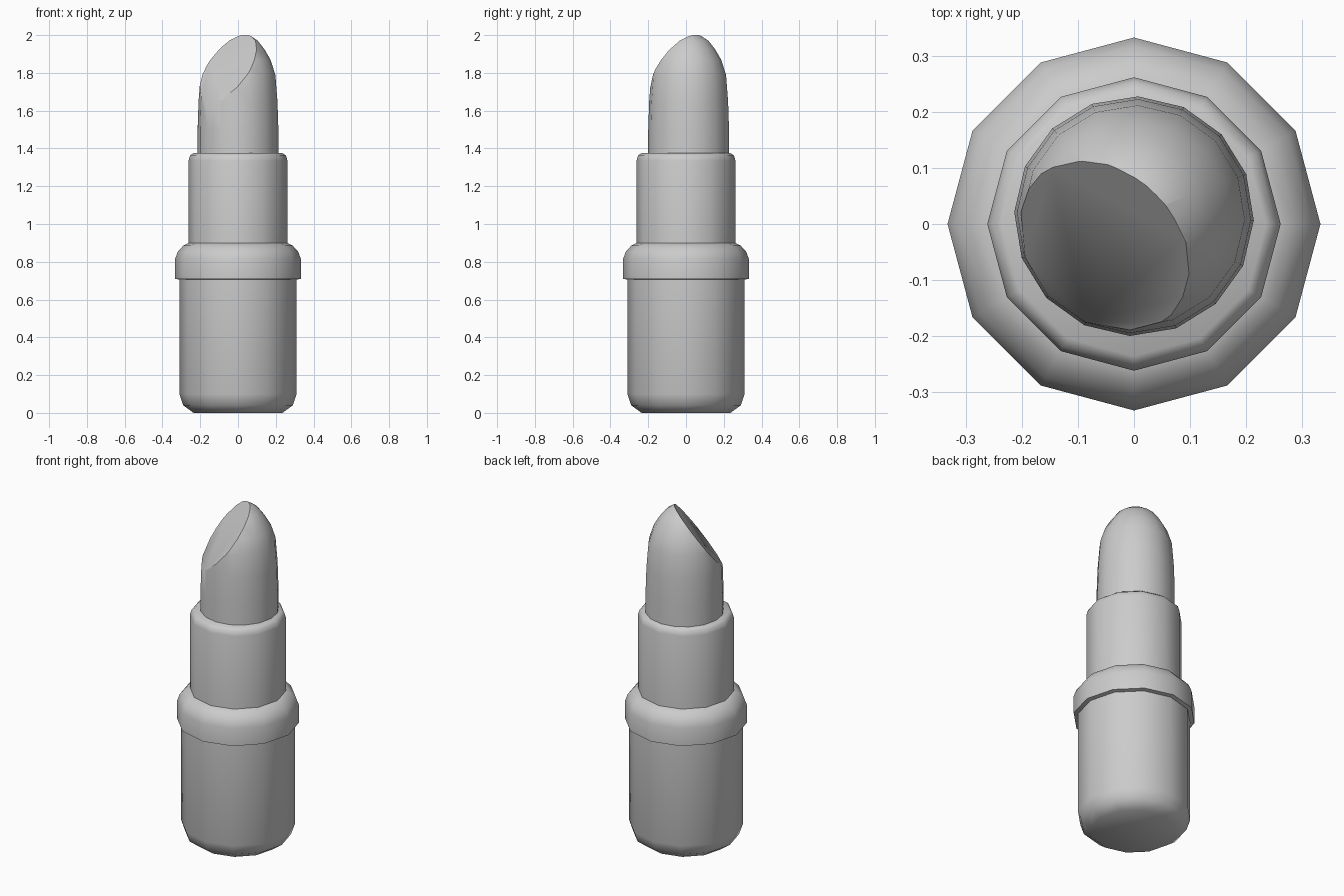
import bpy, bmesh, math
from mathutils import Vector

if "Cube" in bpy.data.objects:
    bpy.data.objects.remove(bpy.data.objects["Cube"])


def lathe(name, profile, sides, centre=(0, 0), turn=0.0, cut=None):
    """Revolve (radius, z) points around a vertical axis, with optional planar cut."""
    bm = bmesh.new()
    rings = []
    for r, z in profile:
        ring = []
        for i in range(sides):
            a = turn + 2 * math.pi * i / sides
            ring.append(bm.verts.new((centre[0] + r * math.cos(a),
                                      centre[1] + r * math.sin(a), z)))
        rings.append(ring)
    for lo, hi in zip(rings, rings[1:]):
        for i in range(sides):
            j = (i + 1) % sides
            bm.faces.new((lo[i], lo[j], hi[j], hi[i]))
    bm.faces.new(list(reversed(rings[0])))
    bm.faces.new(rings[-1])
    if cut:
        point, normal = cut
        res = bmesh.ops.bisect_plane(
            bm, geom=bm.verts[:] + bm.edges[:] + bm.faces[:],
            plane_co=point, plane_no=normal, clear_outer=True)
        edges = [e for e in res["geom_cut"] if isinstance(e, bmesh.types.BMEdge)]
        bmesh.ops.contextual_create(bm, geom=edges)
    bmesh.ops.recalc_face_normals(bm, faces=bm.faces[:])
    mesh = bpy.data.meshes.new(name)
    bm.to_mesh(mesh)
    bm.free()
    obj = bpy.data.objects.new(name, mesh)
    bpy.context.collection.objects.link(obj)
    bpy.ops.object.select_all(action='DESELECT')
    obj.select_set(True)
    bpy.context.view_layer.objects.active = obj
    bpy.ops.object.shade_smooth_by_angle(angle=math.radians(42))
    return obj


# Outer case with rounded foot and raised collar
lathe("case", [(0.235, 0.0), (0.29, 0.04), (0.31, 0.10), (0.31, 0.705),
               (0.333, 0.71), (0.333, 0.815), (0.318, 0.855),
               (0.29, 0.885), (0.26, 0.90)], 12)

# Inner sleeve with a rounded rim
lathe("sleeve", [(0.262, 0.86), (0.262, 1.335), (0.254, 1.362), (0.236, 1.375)], 12)

# Wax bullet, an ogive sliced diagonally towards the front left
top, low = Vector((0.04, 0.05, 2.0)), Vector((-0.14, -0.13, 1.65))
slope = top - low
normal = slope.cross(Vector((-1, 1, 0))).normalized()
if normal.z < 0:
    normal.negate()
lathe("bullet", [(0.214, 1.30), (0.214, 1.50), (0.209, 1.65), (0.198, 1.79),
                 (0.172, 1.87), (0.14, 1.925), (0.105, 1.97), (0.06, 2.0),
                 (0.015, 2.01)],
      16, centre=(0, 0.014), turn=math.radians(-2), cut=(top, normal))
